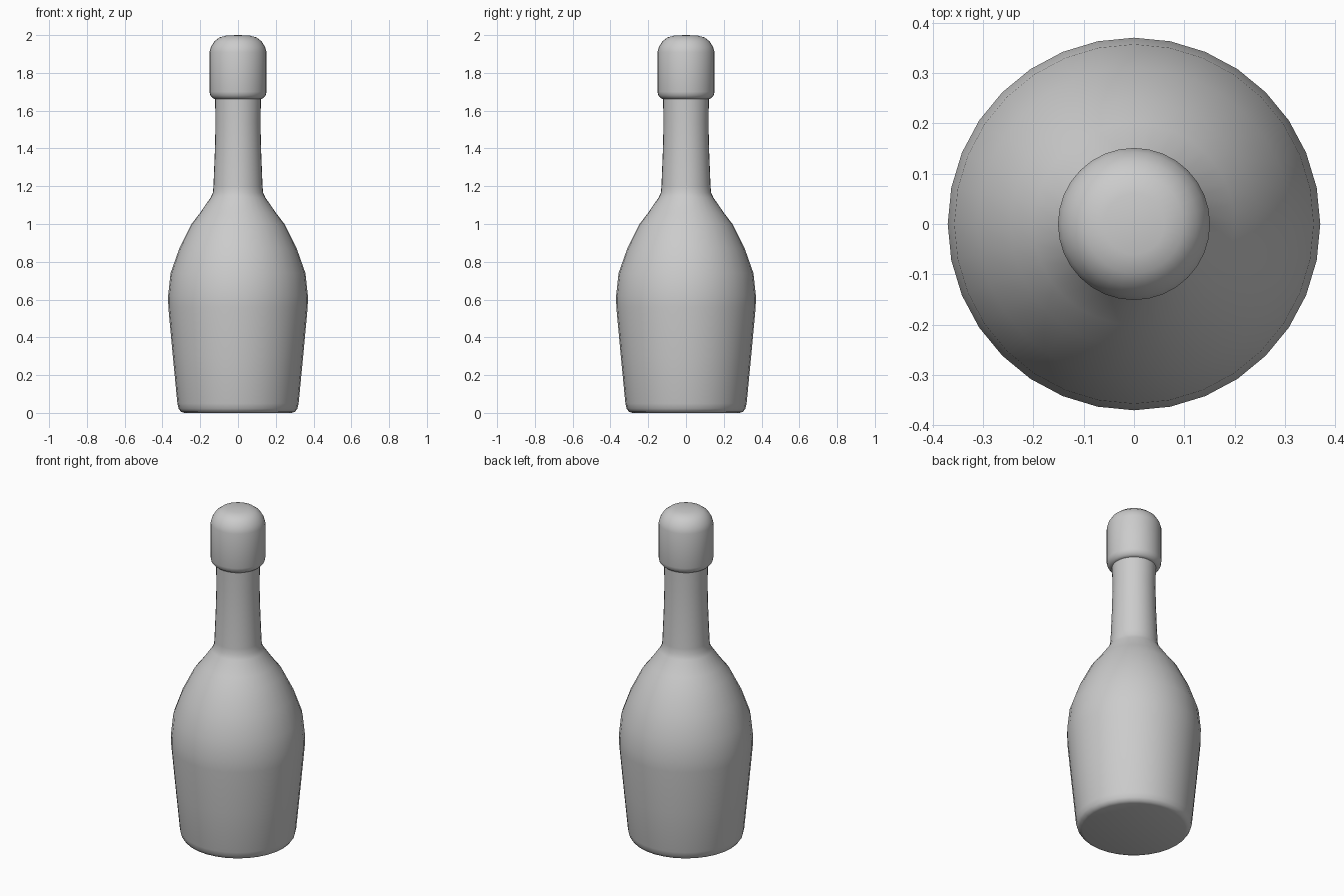
import bpy, bmesh, math

cube = bpy.data.objects.get("Cube")
if cube:
    bpy.data.objects.remove(cube, do_unlink=True)

SEGMENTS = 32

grey = bpy.data.materials.new("plain grey")
grey.use_nodes = True
colour = (0.6, 0.6, 0.6, 1)
grey.diffuse_color = colour
grey.node_tree.nodes["Principled BSDF"].inputs["Base Color"].default_value = colour


def lathe(name, profile):
    """Spin a (radius, height) profile around z."""
    bm = bmesh.new()
    verts = [bm.verts.new((r, 0, z)) for r, z in profile]
    edges = [bm.edges.new(pair) for pair in zip(verts, verts[1:])]
    bmesh.ops.spin(bm, geom=verts + edges, cent=(0, 0, 0), axis=(0, 0, 1),
                   angle=math.tau, steps=SEGMENTS, use_merge=False)
    bmesh.ops.remove_doubles(bm, verts=bm.verts, dist=0.0005)
    bmesh.ops.recalc_face_normals(bm, faces=bm.faces)
    mesh = bpy.data.meshes.new(name)
    bm.to_mesh(mesh)
    bm.free()
    mesh.materials.append(grey)
    obj = bpy.data.objects.new(name, mesh)
    bpy.context.collection.objects.link(obj)
    bpy.ops.object.select_all(action="DESELECT")
    obj.select_set(True)
    bpy.context.view_layer.objects.active = obj
    bpy.ops.object.shade_smooth_by_angle(angle=math.radians(50))
    return obj


# Tapered body, rounded shoulder and slim neck
lathe("bottle", [
    (0, 0), (0.285, 0), (0.302, 0.006), (0.314, 0.022), (0.321, 0.05),
    (0.345, 0.3), (0.369, 0.56), (0.37, 0.62), (0.357, 0.74), (0.311, 0.87),
    (0.246, 1.0), (0.2, 1.06), (0.145, 1.14), (0.133, 1.165),
    (0.13, 1.2), (0.122, 1.4), (0.119, 1.54), (0.122, 1.69), (0, 1.69),
])

# Domed stopper with a rounded lower lip
lathe("stopper", [
    (0, 1.663), (0.128, 1.663), (0.137, 1.67), (0.147, 1.682), (0.151, 1.7),
    (0.151, 1.91), (0.143, 1.938), (0.125, 1.967), (0.098, 1.988),
    (0.06, 1.998), (0, 2.0),
])
